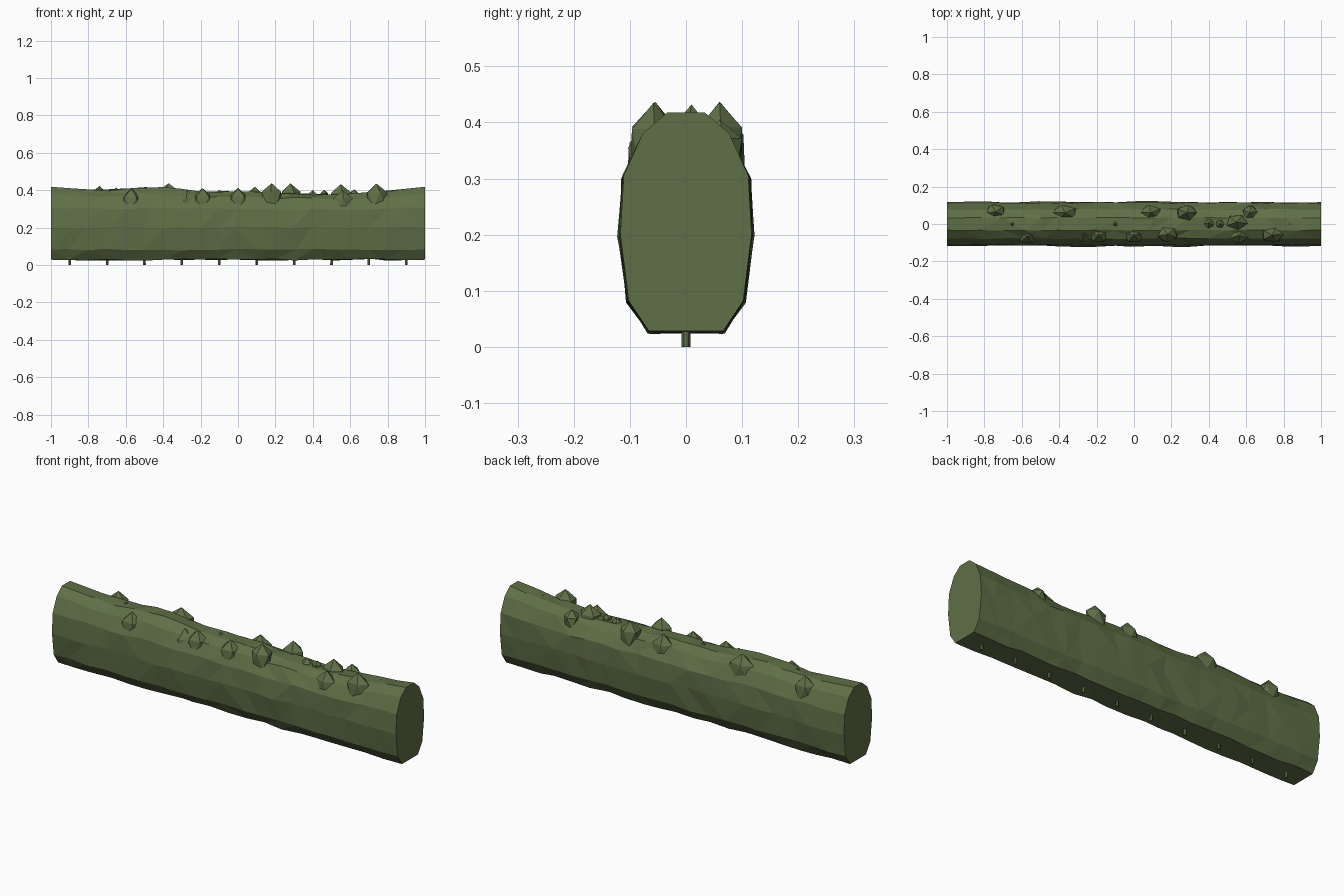
import bpy, bmesh, math, random
from mathutils import Matrix, Vector

if "Cube" in bpy.data.objects:
    bpy.data.objects.remove(bpy.data.objects["Cube"])

random.seed(4)

green = bpy.data.materials.new("hedge green")
green.diffuse_color = (0.115, 0.16, 0.063, 1)
green.use_nodes = True
green.node_tree.nodes["Principled BSDF"].inputs["Base Color"].default_value = green.diffuse_color


def finish(bm, name):
    bmesh.ops.recalc_face_normals(bm, faces=bm.faces)
    mesh = bpy.data.meshes.new(name)
    bm.to_mesh(mesh)
    bm.free()
    mesh.materials.append(green)
    obj = bpy.data.objects.new(name, mesh)
    bpy.context.collection.objects.link(obj)
    return obj


# Height of the wavy top along the hedge
tops = [(-1, .418), (-.7, .40), (-.5, .416), (-.37, .416), (-.2, .388), (0, .395),
        (.2, .385), (.45, .378), (.6, .38), (.8, .395), (1, .418)]


def top_at(x):
    for (a, za), (b, zb) in zip(tops, tops[1:]):
        if x <= b + 1e-6:
            return za + (zb - za) * (x - a) / (b - a)
    return tops[-1][1]


# Hedge body: twelve-sided section lofted lengthwise with gentle bumps
half = [(.066, .028), (.102, .082), (.117, .2), (.111, .305), (.077, .38), (.033, .417)]
section = half + [(-y, z) for y, z in reversed(half)]
bm = bmesh.new()
rings = []
N = 20
for i in range(N + 1):
    x0 = -1 + 2 * i / N
    end = i in (0, N)
    ring = []
    for y, z in section:
        j = 0 if end else 1
        s = 1 + j * random.uniform(-.03, .05)
        x = x0 + j * random.uniform(-.02, .02)
        t = max(0, (z - .2) / .217)
        zz = z + (top_at(x0) - .417) * t * t + j * random.uniform(-.005, .005)
        ring.append(bm.verts.new((x, y * s, zz)))
    rings.append(ring)
for a, b in zip(rings, rings[1:]):
    for k in range(12):
        m = (k + 1) % 12
        q = [a[k], a[m], b[m], b[k]]
        if random.random() < .5:
            bm.faces.new((q[0], q[1], q[2]))
            bm.faces.new((q[0], q[2], q[3]))
        else:
            bm.faces.new((q[0], q[1], q[3]))
            bm.faces.new((q[1], q[2], q[3]))
bm.faces.new(rings[0])
bm.faces.new(rings[-1])
finish(bm, "hedge_body")

# Leaf clumps: faceted lumps half buried along the top (x, y, peak z, x radius)
clumps = [(-.74, .065, .423, .06), (-.65, .0, .414, .045), (-.57, -.065, .408, .06),
          (-.37, .06, .437, .075), (-.27, -.055, .398, .07), (-.19, -.06, .411, .06),
          (0, -.06, .412, .06), (.09, .06, .418, .065), (.18, -.055, .437, .06),
          (.28, .06, .436, .06), (.40, .005, .400, .035), (.46, 0, .402, .025),
          (.55, .01, .432, .065), (.62, .06, .405, .045), (.56, -.062, .400, .06),
          (.74, -.058, .435, .065), (.83, 0, .402, .02), (-.1, 0, .402, .015)]
for n, (x, y, z, r) in enumerate(clumps):
    bm = bmesh.new()
    ry, rz = min(.046, r), min(.085, r * 1.35)
    mat = (Matrix.Translation((x, y, z - rz)) @ Matrix.Diagonal((r, ry, rz, 1))
           @ Matrix.Rotation(random.uniform(0, 1.2), 4, 'Z'))
    bmesh.ops.create_icosphere(bm, subdivisions=1, radius=1, matrix=mat)
    finish(bm, f"leaf_clump_{n + 1}")

# Thin stems under the hedge
for n in range(10):
    bm = bmesh.new()
    bmesh.ops.create_cone(bm, cap_ends=True, segments=6, radius1=.008, radius2=.007, depth=.06,
                          matrix=Matrix.Translation((-.9 + .2 * n, 0, .03)))
    finish(bm, f"stem_{n + 1}")
